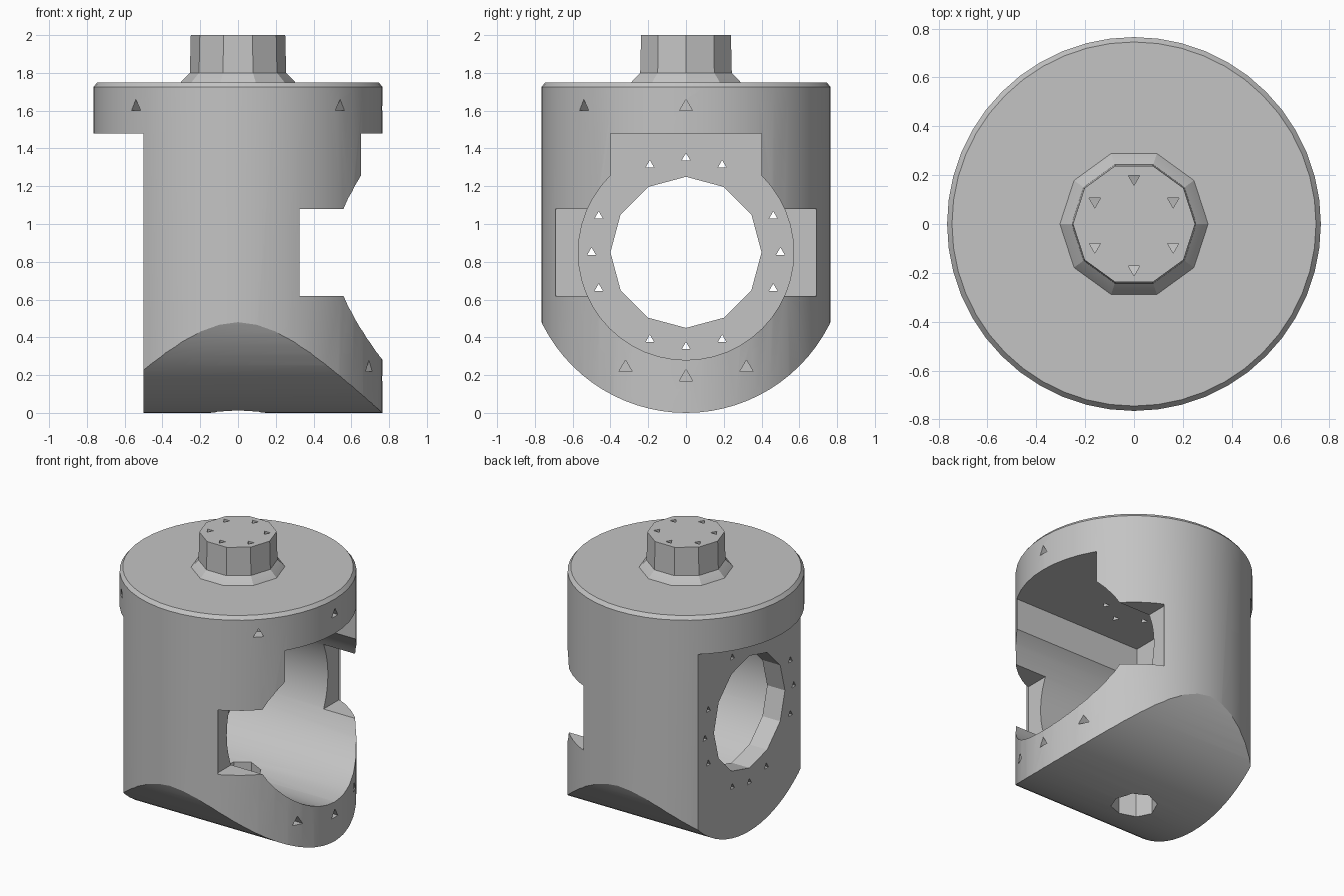
import bpy, bmesh, math
from mathutils import Matrix, Vector

if "Cube" in bpy.data.objects:
    bpy.data.objects.remove(bpy.data.objects["Cube"], do_unlink=True)

grey = bpy.data.materials.new("plain grey")
grey.use_nodes = True
COLOR = (0.55, 0.55, 0.55, 1)
grey.diffuse_color = COLOR
grey.node_tree.nodes["Principled BSDF"].inputs["Base Color"].default_value = COLOR

R, AXIS_Z = 0.765, 0.85      # body radius, height of the cross bore axis
TOP, LEDGE = 1.75, 1.48      # body top, underside of the flange
WALL, BACK = -0.36, -0.5     # inner and outer face of the back wall


def finish(name, bm):
    bmesh.ops.recalc_face_normals(bm, faces=bm.faces)
    mesh = bpy.data.meshes.new(name)
    bm.to_mesh(mesh)
    bm.free()
    mesh.materials.append(grey)
    obj = bpy.data.objects.new(name, mesh)
    bpy.context.collection.objects.link(obj)
    return obj


def lathe(name, profile, sides):
    """Solid of revolution about z from (radius, z) pairs."""
    bm = bmesh.new()
    rings = []
    for r, z in profile:
        rings.append([bm.verts.new((r * math.cos(math.tau * i / sides),
                                    r * math.sin(math.tau * i / sides), z))
                      for i in range(sides)])
    for low, high in zip(rings, rings[1:]):
        for i in range(sides):
            j = (i + 1) % sides
            bm.faces.new((low[i], low[j], high[j], high[i]))
    bm.faces.new(rings[0][::-1])
    bm.faces.new(rings[-1])
    return finish(name, bm)


def box(name, low, high):
    bm = bmesh.new()
    low, high = Vector(low), Vector(high)
    bmesh.ops.create_cube(bm, size=1, matrix=Matrix.Translation((low + high) / 2)
                          @ Matrix.Diagonal((*(high - low), 1)))
    return finish(name, bm)


def rods(name, lines, radius, sides):
    """Straight prisms between pairs of points, in one mesh."""
    bm = bmesh.new()
    for a, b in lines:
        a, b = Vector(a), Vector(b)
        turn = (b - a).to_track_quat('Z', 'Y').to_matrix().to_4x4()
        bmesh.ops.create_cone(bm, cap_ends=True, segments=sides, radius1=radius,
                              radius2=radius, depth=(b - a).length,
                              matrix=Matrix.Translation((a + b) / 2) @ turn)
    return finish(name, bm)


def carve(obj, cutter, operation='DIFFERENCE', keep=False):
    mod = obj.modifiers.new("carve", 'BOOLEAN')
    mod.operation, mod.object, mod.solver = operation, cutter, 'EXACT'
    bpy.context.view_layer.update()
    result = bpy.data.meshes.new_from_object(
        obj.evaluated_get(bpy.context.evaluated_depsgraph_get()))
    obj.modifiers.clear()
    obj.data = result
    if not keep:
        bpy.data.objects.remove(cutter, do_unlink=True)


# Upright body with a slightly chamfered rim
body = lathe("housing_body", [(R, -0.1), (R, TOP - 0.025), (R - 0.02, TOP)], 48)

# Rounded underside
bm = bmesh.new()
outline = [(AXIS_Z * math.cos(a), AXIS_Z + AXIS_Z * math.sin(a))
           for a in (math.pi + math.pi * i / 40 for i in range(41))]
outline += [(AXIS_Z, 2.2), (-AXIS_Z, 2.2)]
side = bm.faces.new([bm.verts.new((-1, y, z)) for y, z in outline])
grown = bmesh.ops.extrude_face_region(bm, geom=[side])["geom"]
bmesh.ops.translate(bm, vec=(2, 0, 0),
                    verts=[v for v in grown if isinstance(v, bmesh.types.BMVert)])
carve(body, finish("underside_form", bm), 'INTERSECT')

# Flat back below the flange
carve(body, box("back_cut", (-1, -1, -0.2), (BACK, 1, LEDGE)))

# Cavity open to one side: round bore, raised slot and shallow side notches
carve(body, rods("bore_cut", [((WALL, 0, AXIS_Z), (1, 0, AXIS_Z))], 0.57, 48))
carve(body, box("slot_cut", (WALL, -0.4, AXIS_Z), (1, 0.4, LEDGE)))
carve(body, box("notch_cut", (0.31, -0.69, 0.62), (1, 0.69, 1.08)))

# Window through the back wall and drain hole in the underside
carve(body, rods("window_cut", [((-1, 0, AXIS_Z), (0, 0, AXIS_Z))], 0.4, 12))
carve(body, rods("drain_cut", [((0, 0, -0.2), (0, 0, 0.5))], 0.15, 8))

# Small screw holes: back wall ring, flange and lower rim
ring = [math.radians(22.5 * i) for i in range(16) if i % 4 != 2]
carve(body, rods("wall_screws", [
    ((-0.7, 0.5 * math.cos(a), AXIS_Z + 0.5 * math.sin(a)),
     (-0.2, 0.5 * math.cos(a), AXIS_Z + 0.5 * math.sin(a))) for a in ring], 0.026, 3))
carve(body, rods("flange_screws", [
    ((0.68 * math.cos(a), 0.68 * math.sin(a), 1.62),
     (0.9 * math.cos(a), 0.9 * math.sin(a), 1.62))
    for a in (0, -math.pi / 4, -3 * math.pi / 4)], 0.04, 3))
carve(body, rods("rim_screws", [
    ((0.55, y, z), (0.9, y, z)) for y, z in ((-0.32, 0.24), (0, 0.19), (0.32, 0.24))],
    0.04, 3))

# Top boss with a flared foot, and its bolt circle running down into the cavity
boss = lathe("top_boss", [(0.31, TOP - 0.01), (0.3, TOP + 0.005), (0.255, 1.8), (0.25, 2)], 10)
bolts = rods("bolt_cut", [
    ((0.185 * math.cos(a), 0.185 * math.sin(a), 1.3),
     (0.185 * math.cos(a), 0.185 * math.sin(a), 2.2))
    for a in (math.radians(30 + 60 * i) for i in range(6))], 0.027, 3)
carve(body, bolts, keep=True)
carve(boss, bolts)

# Smooth curved walls, crisp edges
bpy.ops.object.select_all(action='DESELECT')
for part, angle in ((body, 25), (boss, 20)):
    part.select_set(True)
    bpy.context.view_layer.objects.active = part
    bpy.ops.object.shade_smooth_by_angle(angle=math.radians(angle))
    part.select_set(False)
